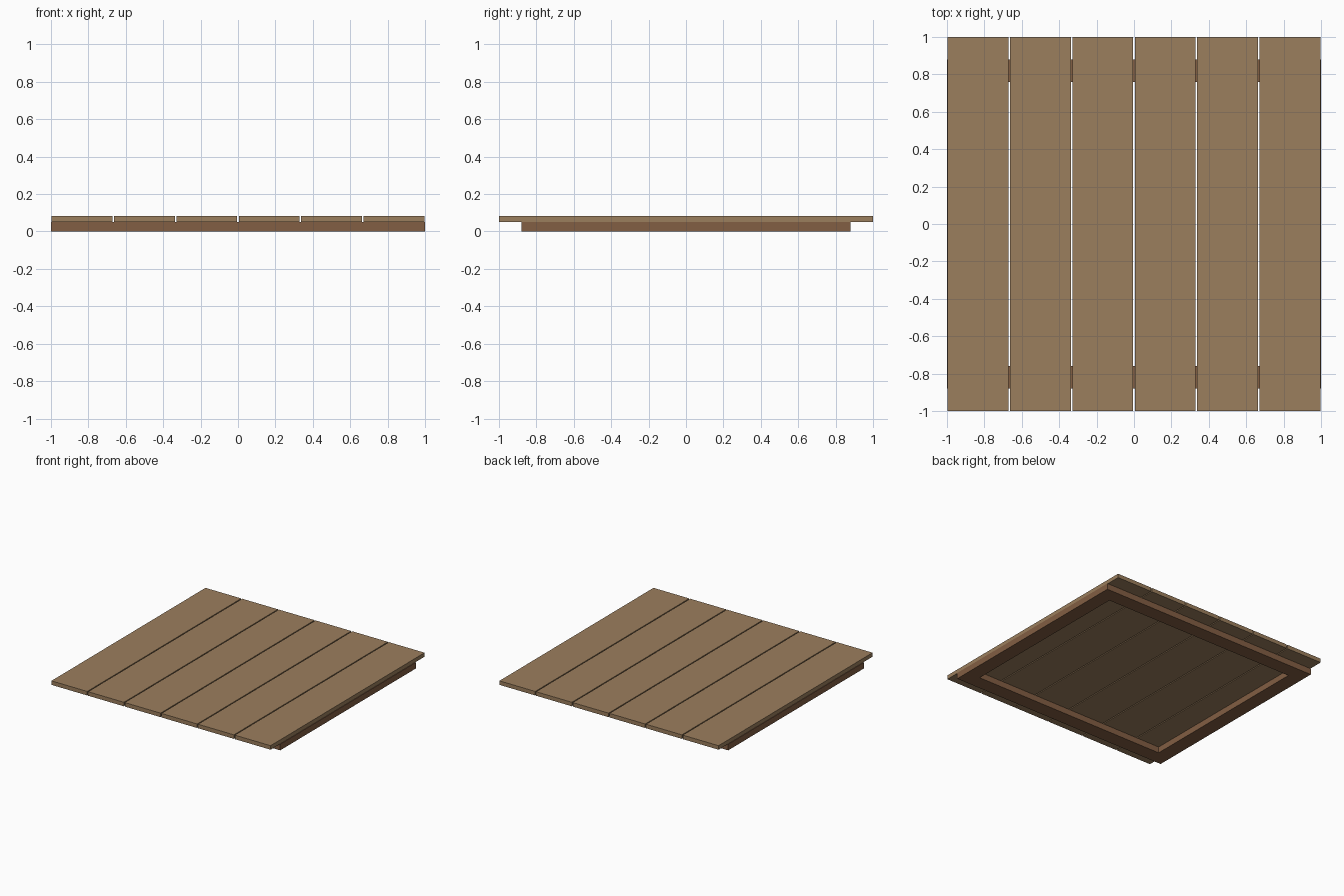
import bpy

if "Cube" in bpy.data.objects:
    bpy.data.objects.remove(bpy.data.objects["Cube"])


def material(name, rgb):
    m = bpy.data.materials.new(name)
    m.diffuse_color = (*rgb, 1)
    m.use_nodes = True
    m.node_tree.nodes["Principled BSDF"].inputs["Base Color"].default_value = m.diffuse_color
    return m


light_wood = material("light_wood", (0.33, 0.21, 0.11))
dark_wood = material("dark_wood", (0.225, 0.112, 0.056))


def box(name, lo, hi, mat):
    """Axis-aligned box between two opposite corners."""
    centre = [(a + b) / 2 for a, b in zip(lo, hi)]
    bpy.ops.mesh.primitive_cube_add(size=1, location=centre)
    ob = bpy.context.object
    ob.name = name
    ob.scale = [b - a for a, b in zip(lo, hi)]
    bpy.ops.object.transform_apply(location=False, rotation=False, scale=True)
    ob.data.materials.append(mat)
    return ob


FRAME_H, TOP = 0.05, 0.083
FRAME_Y, RAIL = 0.88, 0.12
PLANKS, PLANK_W = 6, 0.325

# Deck planks with narrow gaps, overhanging the frame front and back
pitch = 2 / PLANKS
for i in range(PLANKS):
    x = -1 + pitch * (i + 0.5)
    box(f"plank_{i + 1}", (x - PLANK_W / 2, -1, FRAME_H),
        (x + PLANK_W / 2, 1, TOP), light_wood)

# Support frame: two full-width cross rails and two side rails between them
inner = FRAME_Y - RAIL
box("front_rail", (-1, -FRAME_Y, 0), (1, -inner, FRAME_H), dark_wood)
box("back_rail", (-1, inner, 0), (1, FRAME_Y, FRAME_H), dark_wood)
box("left_rail", (-1, -inner, 0), (-1 + RAIL, inner, FRAME_H), dark_wood)
box("right_rail", (1 - RAIL, -inner, 0), (1, inner, FRAME_H), dark_wood)
